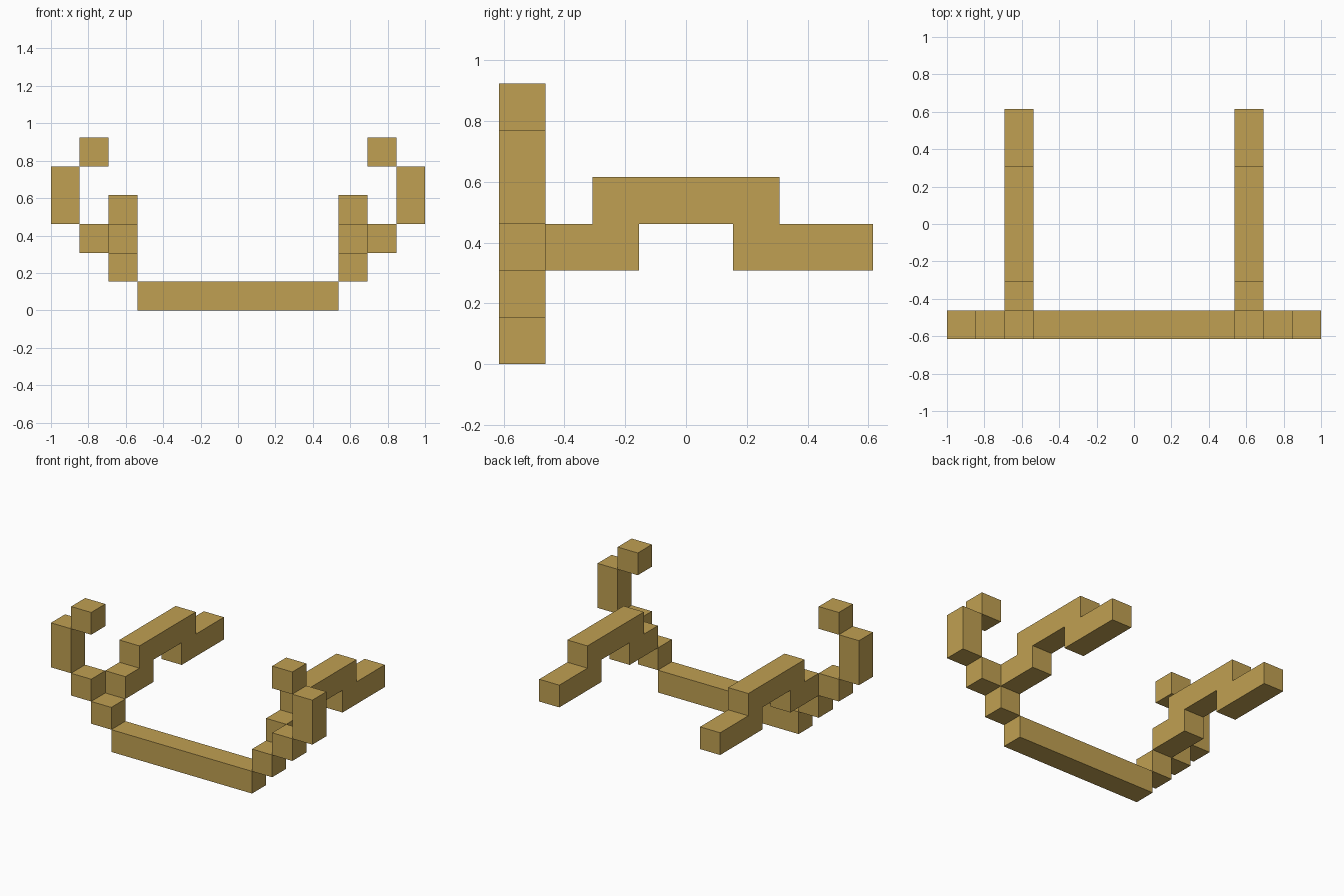
import bpy
import bmesh

if "Cube" in bpy.data.objects:
    bpy.data.objects.remove(bpy.data.objects["Cube"])

U = 2 / 13  # one block

gold = bpy.data.materials.new("gold")
gold.diffuse_color = (0.527, 0.352, 0.084, 1)
gold.use_nodes = True
gold.node_tree.nodes["Principled BSDF"].inputs["Base Color"].default_value = gold.diffuse_color


def prism(name, profile, axis, start, end):
    """Extrude a 2D profile (in blocks) along x or y."""
    bm = bmesh.new()
    if axis == "x":
        pts = [(start, a, b) for a, b in profile]
        move = (end - start, 0, 0)
    else:
        pts = [(a, start, b) for a, b in profile]
        move = (0, end - start, 0)
    face = bm.faces.new([bm.verts.new(p) for p in pts])
    ext = bmesh.ops.extrude_face_region(bm, geom=[face], use_keep_orig=True)
    verts = [v for v in ext["geom"] if isinstance(v, bmesh.types.BMVert)]
    bmesh.ops.translate(bm, verts=verts, vec=move)
    bmesh.ops.recalc_face_normals(bm, faces=bm.faces)
    bmesh.ops.scale(bm, verts=bm.verts, vec=(U, U, U))
    mesh = bpy.data.meshes.new(name)
    bm.to_mesh(mesh)
    bm.free()
    mesh.materials.append(gold)
    obj = bpy.data.objects.new(name, mesh)
    bpy.context.collection.objects.link(obj)


def front_block(name, x0, x1, z0, z1):
    prism(name, [(x0, z0), (x1, z0), (x1, z1), (x0, z1)], "y", -4, -3)


# Bottom bar across the front
front_block("front_bar", -3.5, 3.5, 0, 1)

# Stepped curl rising on each side: inner x, outer x, bottom, top
curl = {
    "lower_step": (3.5, 4.5, 1, 2),
    "upper_step": (4.5, 5.5, 2, 3),
    "outer_post": (5.5, 6.5, 3, 5),
    "curl_tip": (4.5, 5.5, 5, 6),
}
# Side arm running back, raised in the middle (y, z)
arm = [(-3, 2), (-1, 2), (-1, 3), (1, 3), (1, 2), (4, 2),
       (4, 3), (2, 3), (2, 4), (-2, 4), (-2, 3), (-3, 3)]

for side, s in (("left", -1), ("right", 1)):
    for part, (a, b, z0, z1) in curl.items():
        x0, x1 = sorted((s * a, s * b))
        front_block(f"{side}_{part}", x0, x1, z0, z1)
    x0, x1 = sorted((s * 3.5, s * 4.5))
    prism(f"{side}_arm", arm, "x", x0, x1)
